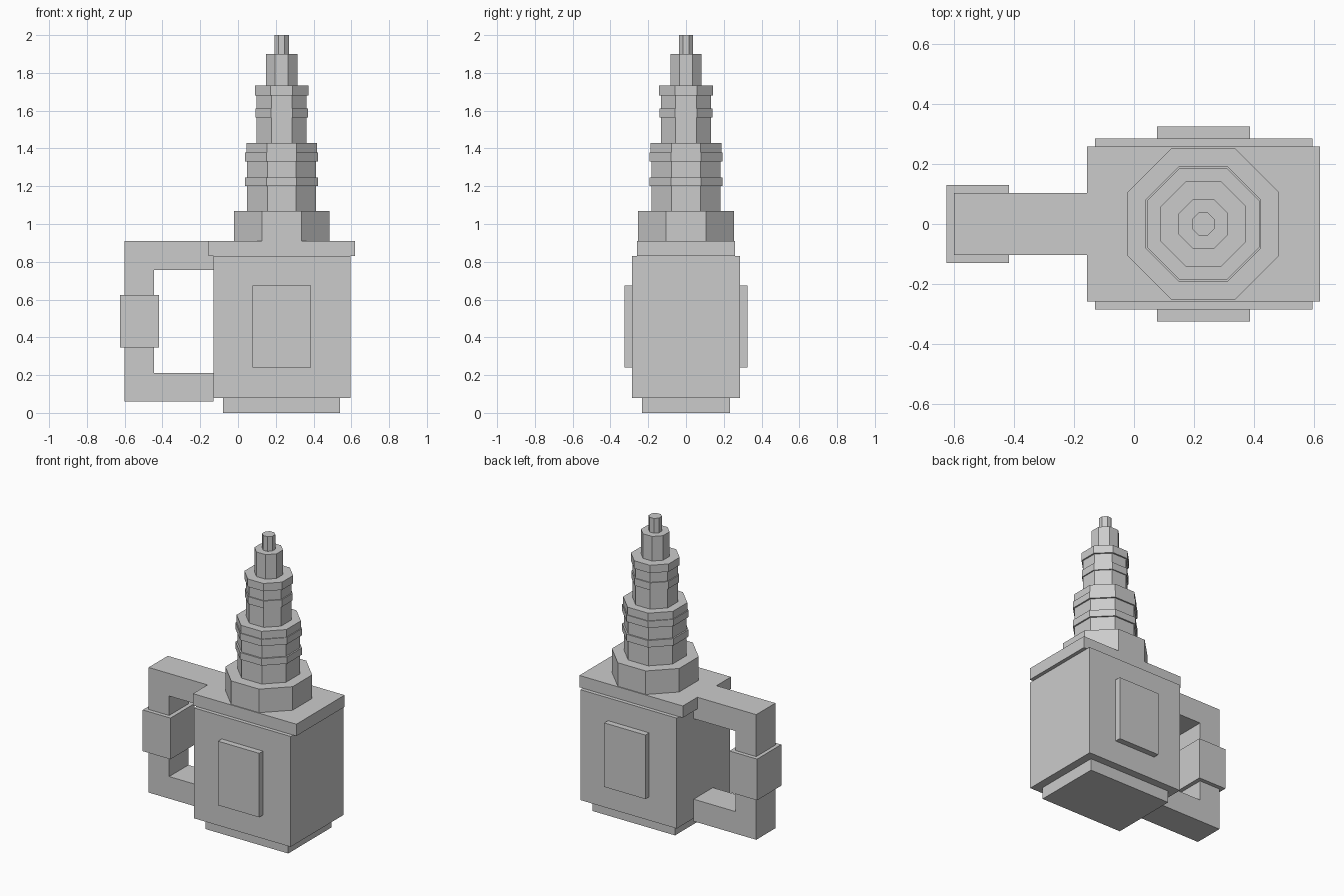
import bpy, bmesh, math

if "Cube" in bpy.data.objects:
    bpy.data.objects.remove(bpy.data.objects["Cube"])

grey = bpy.data.materials.new("plain_grey")
grey.diffuse_color = (0.6, 0.6, 0.6, 1)
grey.use_nodes = True
grey.node_tree.nodes["Principled BSDF"].inputs["Base Color"].default_value = grey.diffuse_color


def finish(name, bm):
    bmesh.ops.recalc_face_normals(bm, faces=bm.faces)
    me = bpy.data.meshes.new(name)
    bm.to_mesh(me)
    bm.free()
    me.materials.append(grey)
    ob = bpy.data.objects.new(name, me)
    bpy.context.collection.objects.link(ob)
    return ob


def box(name, x0, x1, y0, y1, z0, z1):
    bm = bmesh.new()
    bmesh.ops.create_cube(bm, size=1)
    for v in bm.verts:
        v.co = (x1 if v.co.x > 0 else x0, y1 if v.co.y > 0 else y0, z1 if v.co.z > 0 else z0)
    return finish(name, bm)


def octagon_stack(name, cx, profile):
    """Stepped octagonal shaft; profile holds (flat half-width, z)."""
    bm = bmesh.new()
    rings = []
    for r, z in profile:
        R = r / math.cos(math.pi / 8)
        angles = [math.pi / 8 + i * math.pi / 4 for i in range(8)]
        rings.append([bm.verts.new((cx + R * math.cos(a), R * math.sin(a), z)) for a in angles])
    for a, b in zip(rings, rings[1:]):
        for i in range(8):
            j = (i + 1) % 8
            bm.faces.new((a[i], a[j], b[j], b[i]))
    bm.faces.new(rings[0][::-1])
    bm.faces.new(rings[-1])
    return finish(name, bm)


# Main block, foot and lid
box("body", -0.13, 0.595, -0.285, 0.285, 0.08, 0.83)
box("foot", -0.08, 0.54, -0.232, 0.232, 0, 0.08)
box("lid", -0.157, 0.62, -0.259, 0.259, 0.83, 0.91)

# Raised panels front and back
for name, s in (("front_panel", -1), ("back_panel", 1)):
    y0, y1 = sorted((s * 0.285, s * 0.325))
    box(name, 0.077, 0.387, y0, y1, 0.24, 0.675)

# C-shaped handle, extruded from a side profile
outline = [(-0.157, 0.91), (-0.6, 0.91), (-0.6, 0.06), (-0.13, 0.06), (-0.13, 0.21),
           (-0.445, 0.21), (-0.445, 0.757), (-0.13, 0.757), (-0.13, 0.83), (-0.157, 0.83)]
bm = bmesh.new()
face = bm.faces.new([bm.verts.new((x, -0.103, z)) for x, z in outline])
ext = bmesh.ops.extrude_face_region(bm, geom=[face], use_keep_orig=True)
for v in ext["geom"]:
    if isinstance(v, bmesh.types.BMVert):
        v.co.y = 0.103
finish("handle", bm)
box("grip", -0.625, -0.417, -0.13, 0.13, 0.345, 0.625)

# Stepped octagonal column on the lid
steps = [(0.253, 0.91, 1.07), (0.183, 1.07, 1.2), (0.193, 1.2, 1.247), (0.183, 1.247, 1.332),
         (0.193, 1.332, 1.378), (0.187, 1.378, 1.43), (0.132, 1.43, 1.563), (0.139, 1.563, 1.612),
         (0.132, 1.612, 1.68), (0.142, 1.68, 1.733), (0.083, 1.733, 1.9), (0.038, 1.9, 2.0)]
octagon_stack("column", 0.231, [(r, z) for r, a, b in steps for z in (a, b)])
